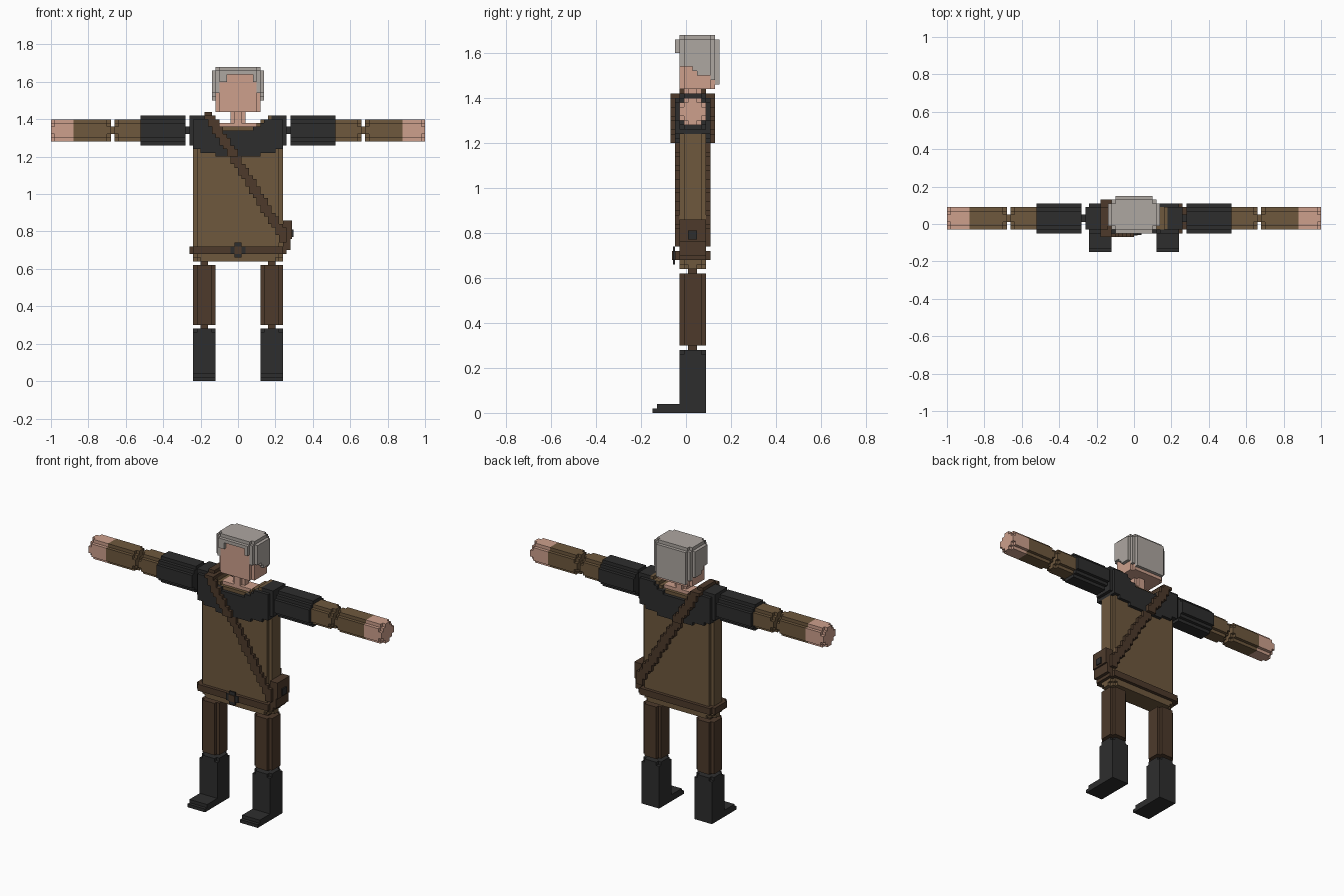
import bpy, bmesh

cube = bpy.data.objects.get("Cube")
if cube:
    bpy.data.objects.remove(cube, do_unlink=True)

V = 0.02  # size of one block step


def material(name, rgb):
    m = bpy.data.materials.new(name)
    m.use_nodes = True
    m.diffuse_color = (*rgb, 1)
    bsdf = next(n for n in m.node_tree.nodes if n.type == 'BSDF_PRINCIPLED')
    bsdf.inputs["Base Color"].default_value = (*rgb, 1)
    return m


SKIN = material("skin", (0.61, 0.35, 0.265))
HAIR = material("grey_hair", (0.42, 0.385, 0.355))
CLOTH = material("brown_cloth", (0.156, 0.098, 0.048))
LEATHER = material("dark_leather", (0.074, 0.042, 0.024))
BLACK = material("charcoal", (0.027, 0.027, 0.027))


def extrude(name, mat, axis, a0, a1, outline, side=1):
    """Extrude a flat outline along an axis; side = -1 mirrors it in x."""
    place = {'x': lambda a, u, v: (a * side, u, v),
             'y': lambda a, u, v: (u * side, a, v),
             'z': lambda a, u, v: (u * side, v, a)}[axis]
    bm = bmesh.new()
    lo = [bm.verts.new(place(a0, u, v)) for u, v in outline]
    hi = [bm.verts.new(place(a1, u, v)) for u, v in outline]
    bm.faces.new(lo)
    bm.faces.new(hi[::-1])
    n = len(lo)
    for i in range(n):
        j = (i + 1) % n
        bm.faces.new((lo[i], hi[i], hi[j], lo[j]))
    bmesh.ops.recalc_face_normals(bm, faces=bm.faces)
    me = bpy.data.meshes.new(name)
    bm.to_mesh(me)
    bm.free()
    me.materials.append(mat)
    ob = bpy.data.objects.new(name, me)
    bpy.context.collection.objects.link(ob)
    return ob


def block(name, mat, axis, a, u, v, n=0, side=1):
    """Box whose four long edges are cut into n stair steps."""
    step = [(0, n)]
    for k in range(n):
        step += [(k + 1, n - k), (k + 1, n - k - 1)]
    pts = []
    for cu, su, cv, sv, order in ((u[1], -1, v[1], -1, 1), (u[0], 1, v[1], -1, -1),
                                  (u[0], 1, v[0], 1, 1), (u[1], -1, v[0], 1, -1)):
        pts += [(cu + su * p * V, cv + sv * q * V) for p, q in step[::order]]
    return extrude(name, mat, axis, *a, pts, side)


def symmetric(half):
    """Close a half outline by reflecting it in x."""
    return half + [(-x, z) for x, z in reversed(half) if x > 0]


BODY = (-0.03, 0.09)    # depth of torso and limbs
OUTER = (-0.05, 0.11)   # depth of the layer worn over them

# Legs, boots and arms
for side, tag in ((1, "left"), (-1, "right")):
    def part(name, *args):
        block(tag + "_" + name, *args, side=side)

    leg = (0.12, 0.24)
    part("boot", BLACK, 'z', (0, 0.26), leg, BODY)
    part("boot_cuff", BLACK, 'z', (0.26, 0.28), leg, BODY, 1)
    part("boot_sole", BLACK, 'z', (0, 0.02), leg, (-0.15, -0.03))
    part("boot_toe", BLACK, 'x', leg, (-0.13, -0.03), (0.02, 0.04))
    part("knee", LEATHER, 'z', (0.28, 0.30), (0.16, 0.20), (0.01, 0.05))
    part("trouser_leg", LEATHER, 'z', (0.30, 0.62), leg, BODY, 1)
    part("hip", LEATHER, 'z', (0.62, 0.64), (0.16, 0.20), (0.01, 0.05))

    arm = (1.28, 1.40)
    part("shoulder_joint", BLACK, 'x', (0.26, 0.28), (0.01, 0.05), (1.32, 1.36))
    part("upper_sleeve_inner", BLACK, 'x', (0.28, 0.30), OUTER, (1.26, 1.42), 2)
    part("upper_sleeve", BLACK, 'x', (0.30, 0.50), OUTER, (1.26, 1.42), 2)
    part("upper_sleeve_cuff", BLACK, 'x', (0.50, 0.52), OUTER, (1.26, 1.42), 2)
    part("elbow_sleeve", CLOTH, 'x', (0.52, 0.64), BODY, arm, 1)
    part("elbow_sleeve_end", CLOTH, 'x', (0.64, 0.66), BODY, arm, 2)
    part("elbow_joint", CLOTH, 'x', (0.66, 0.68), (0.01, 0.05), (1.32, 1.36))
    part("forearm_end", CLOTH, 'x', (0.68, 0.70), BODY, arm, 2)
    part("forearm", CLOTH, 'x', (0.70, 0.88), BODY, arm, 1)
    part("hand", SKIN, 'x', (0.88, 0.98), BODY, arm, 1)
    part("fingertips", SKIN, 'x', (0.98, 1.0), BODY, arm, 2)
    part("mantle_shoulder", BLACK, 'x', (0.18, 0.26), BODY, (1.26, 1.42))

# Tunic with scooped collar
block("tunic", CLOTH, 'z', (0.66, 1.24), (-0.24, 0.24), BODY, 1)
block("tunic_hem", CLOTH, 'z', (0.64, 0.66), (-0.24, 0.24), BODY, 2)
extrude("tunic_collar", CLOTH, 'y', *BODY, symmetric(
    [(0, 1.24), (0.22, 1.24), (0.22, 1.40), (0.18, 1.40), (0.18, 1.42), (0.16, 1.42),
     (0.16, 1.40), (0.12, 1.40), (0.12, 1.38), (0.10, 1.38), (0.10, 1.36), (0, 1.36)]))

# Dark mantle over the shoulders
extrude("mantle", BLACK, 'y', *OUTER, symmetric(
    [(0, 1.20), (0.12, 1.20), (0.12, 1.22), (0.20, 1.22), (0.20, 1.24), (0.24, 1.24),
     (0.24, 1.40), (0.14, 1.40), (0.14, 1.38), (0.12, 1.38), (0.12, 1.36), (0.08, 1.36),
     (0.08, 1.34), (0, 1.34)]))

# Belt and buckle
block("belt", LEATHER, 'z', (0.68, 0.72), (-0.26, 0.26), OUTER, 1)
block("buckle", BLACK, 'y', (-0.058, -0.05), (-0.04, 0.04), (0.66, 0.74), 1)
block("buckle_stud", LEATHER, 'y', (-0.062, -0.058), (-0.02, 0.02), (0.68, 0.72))


# Diagonal strap, stepped in front and behind
def strap(name, y, top, bottom):
    left, right = [], []
    for i in range(round((top - bottom) / V)):
        z = top - i * V
        x = round((-0.18 + (1.42 - z) * 0.62) / V) * V
        left += [(x, z), (x, z - V)]
        x = min(x + 0.06, 0.26)
        right += [(x, z), (x, z - V)]
    extrude(name, LEATHER, 'y', *y, left + right[::-1])


for tag, upper, lower in (("front", (-0.07, -0.05), (-0.05, -0.03)),
                          ("back", (0.11, 0.13), (0.09, 0.11))):
    strap(tag + "_strap_upper", upper, 1.42, 1.20)
    strap(tag + "_strap_lower", lower, 1.20, 0.74)
block("strap_over_shoulder", LEATHER, 'y', OUTER, (-0.18, -0.12), (1.40, 1.42))
block("strap_shoulder_ridge", LEATHER, 'y', BODY, (-0.18, -0.14), (1.42, 1.44))
block("strap_at_hip", LEATHER, 'x', (0.24, 0.28), BODY, (0.70, 0.78))

# Hip pouch
block("pouch", LEATHER, 'x', (0.24, 0.29), BODY, (0.76, 0.86))
block("pouch_clasp", BLACK, 'x', (0.29, 0.298), (0.01, 0.05), (0.77, 0.81))

# Neck and head
block("neck_base", SKIN, 'z', (1.34, 1.38), (-0.10, 0.10), (-0.01, 0.07))
block("neck", SKIN, 'z', (1.38, 1.44), (-0.04, 0.04), (-0.01, 0.07), 1)
block("head", SKIN, 'z', (1.44, 1.64), (-0.12, 0.12), (-0.03, 0.13), 1)

# Hair: cap, back, sides and fringe
block("hair_crown", HAIR, 'z', (1.66, 1.68), (-0.12, 0.12), (-0.03, 0.13), 1)
block("hair_cap", HAIR, 'z', (1.64, 1.66), (-0.14, 0.14), (-0.05, 0.15), 2)
block("hair_back", HAIR, 'y', (0.13, 0.15), (-0.10, 0.10), (1.46, 1.64))
for side, tag in ((1, "left"), (-1, "right")):
    extrude(tag + "_side_hair", HAIR, 'x', 0.12, 0.14,
            [(-0.01, 1.64), (-0.01, 1.54), (0.03, 1.54), (0.03, 1.52), (0.05, 1.52),
             (0.05, 1.50), (0.11, 1.50), (0.11, 1.64)], side)
    block(tag + "_back_corner_hair", HAIR, 'z', (1.48, 1.64), (0.10, 0.12), (0.11, 0.13), side=side)
    block(tag + "_temple_hair", HAIR, 'z', (1.54, 1.64), (0.10, 0.12), (-0.03, -0.01), side=side)
    block(tag + "_fringe", HAIR, 'z', (1.60, 1.64), (0.08, 0.10), (-0.05, -0.03), side=side)
block("fringe_lock", HAIR, 'z', (1.60, 1.64), (-0.08, -0.06), (-0.05, -0.03))
